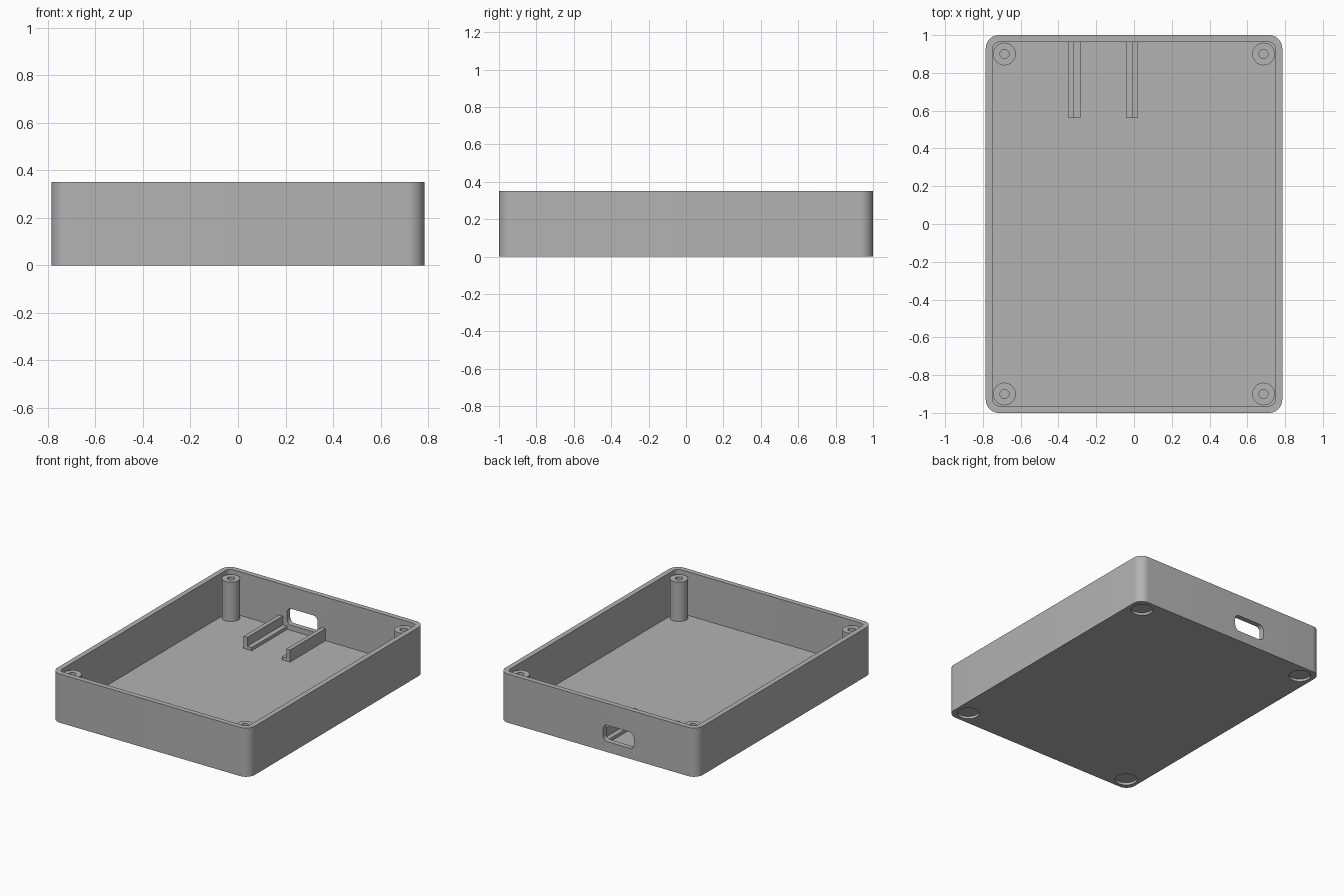
import bpy
import bmesh
import math
from mathutils import Matrix, Vector

cube = bpy.data.objects.get("Cube")
if cube:
    bpy.data.objects.remove(cube, do_unlink=True)

WIDTH, DEPTH, HEIGHT = 1.57, 2.0, 0.35
WALL = FLOOR = 0.037
POST_X, POST_Y = 0.686, 0.9
PORT_X = -0.163

grey = bpy.data.materials.new("plain grey")
grey.use_nodes = True
colour = (0.45, 0.45, 0.45, 1)
grey.diffuse_color = colour
grey.node_tree.nodes["Principled BSDF"].inputs["Base Color"].default_value = colour


def finish(name, bm):
    bmesh.ops.recalc_face_normals(bm, faces=bm.faces)
    mesh = bpy.data.meshes.new(name)
    bm.to_mesh(mesh)
    bm.free()
    mesh.materials.append(grey)
    ob = bpy.data.objects.new(name, mesh)
    bpy.context.collection.objects.link(ob)
    return ob


def box(name, low, high, radius=0, axis=2):
    """Box between two corners, with edges along one axis rounded."""
    low, high = Vector(low), Vector(high)
    bm = bmesh.new()
    bmesh.ops.create_cube(bm, size=1, matrix=Matrix.Translation((low + high) / 2)
                          @ Matrix.Diagonal((*(high - low), 1)))
    if radius:
        edges = [e for e in bm.edges
                 if abs(e.verts[0].co[axis] - e.verts[1].co[axis]) > 1e-5]
        bmesh.ops.bevel(bm, geom=edges, offset=radius, segments=10,
                        profile=0.5, affect='EDGES')
    return finish(name, bm)


def lathe(name, profile, x, y):
    """Closed radius/height profile turned around a vertical axis."""
    bm = bmesh.new()
    verts = [bm.verts.new((r, 0, z)) for r, z in profile]
    edges = [bm.edges.new(pair) for pair in zip(verts, verts[1:])]
    bmesh.ops.spin(bm, geom=verts + edges, cent=(0, 0, 0), axis=(0, 0, 1),
                   angle=math.tau, steps=40)
    bmesh.ops.remove_doubles(bm, verts=bm.verts, dist=1e-5)
    bmesh.ops.translate(bm, verts=bm.verts, vec=(x, y, 0))
    return finish(name, bm)


def select(ob):
    bpy.ops.object.select_all(action='DESELECT')
    ob.select_set(True)
    bpy.context.view_layer.objects.active = ob


def cut(ob, cutter):
    cutter.hide_render = True
    mod = ob.modifiers.new("cut", 'BOOLEAN')
    mod.operation, mod.solver, mod.object = 'DIFFERENCE', 'EXACT', cutter
    select(ob)
    bpy.ops.object.modifier_apply(modifier=mod.name)
    bpy.data.objects.remove(cutter, do_unlink=True)


def smooth(ob):
    select(ob)
    bpy.ops.object.shade_smooth_by_angle(angle=math.radians(30))


# Open tray with rounded corners
hx, hy = WIDTH / 2, DEPTH / 2
tray = box("tray", (-hx, -hy, 0), (hx, hy, HEIGHT), 0.07)
cut(tray, box("cavity", (WALL - hx, WALL - hy, FLOOR),
              (hx - WALL, hy - WALL, HEIGHT + 0.1), 0.035))

# Rounded cable port through the back wall
cut(tray, box("port_cutter", (PORT_X - 0.122, hy - 0.08, 0.075),
              (PORT_X + 0.122, hy + 0.05, 0.193), 0.035, axis=1))

# Corner screw posts, each above a shallow round recess in the underside
post_profile = [(0, 0.03), (0.06, 0.03), (0.06, 0.32),
                (0.024, 0.32), (0.024, 0.05), (0, 0.05)]
recess_profile = [(0, -0.05), (0.073, -0.05), (0.073, 0.018), (0, 0.018)]
for y, end in ((-POST_Y, "front"), (POST_Y, "back")):
    for x, side in ((-POST_X, "right"), (POST_X, "left")):
        cut(tray, lathe("recess_cutter", recess_profile, x, y))
        smooth(lathe(f"{end}_{side}_screw_post", post_profile, x, y))
smooth(tray)

# Pair of board rails: a tall outer guide with a low inner ledge
for s, side in ((-1, "right"), (1, "left")):
    for part, inner, outer, top in (("guide", 0.155, 0.185, 0.124),
                                    ("ledge", 0.12, 0.158, 0.06)):
        a, b = sorted((PORT_X + s * inner, PORT_X + s * outer))
        box(f"{side}_rail_{part}", (a, 0.56, FLOOR - 0.01),
            (b, hy - WALL + 0.01, top))
